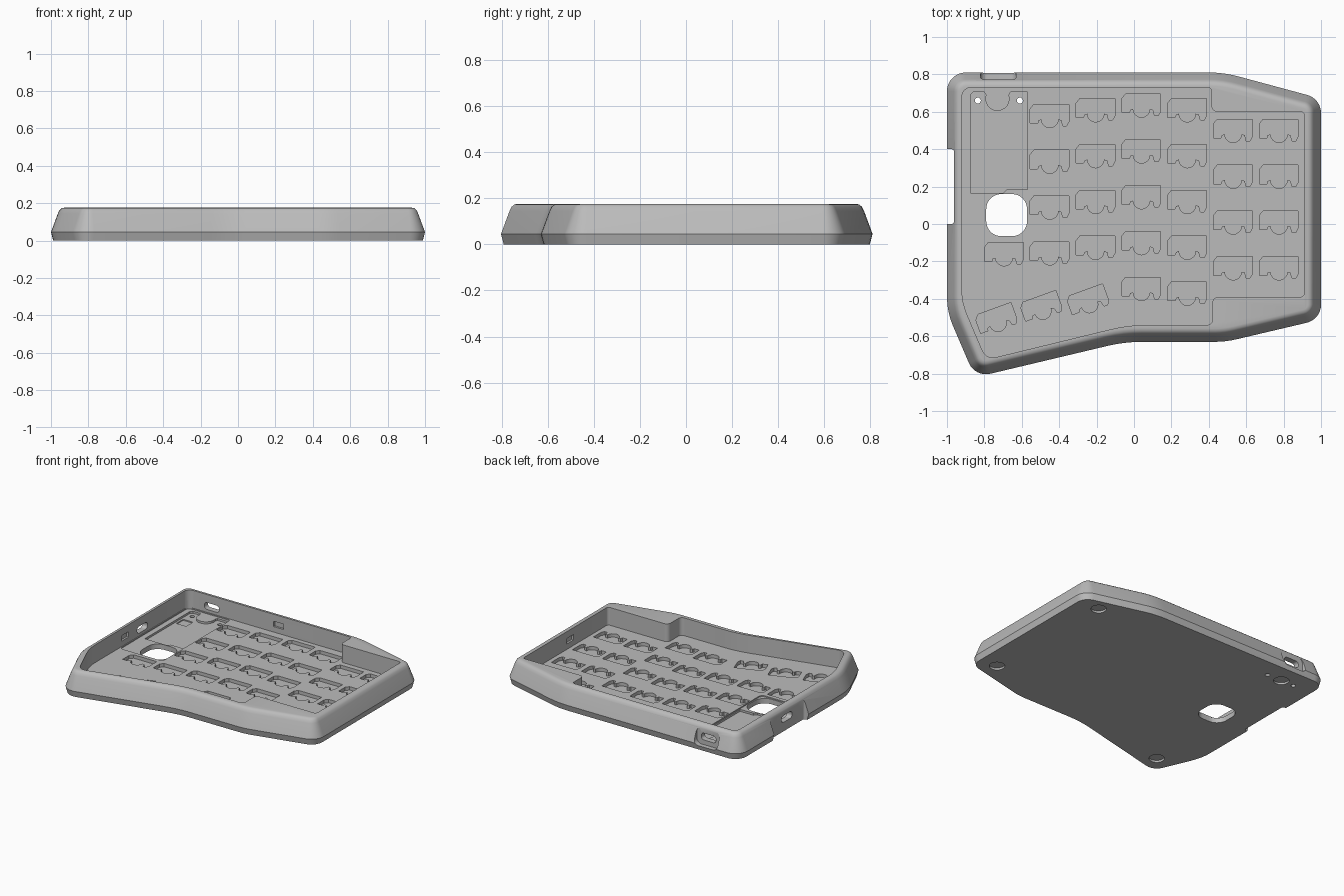
import bpy, bmesh, math
from mathutils import Vector, Matrix

cube = bpy.data.objects.get("Cube")
if cube:
    bpy.data.objects.remove(cube, do_unlink=True)

grey = bpy.data.materials.new("case grey")
grey.use_nodes = True
grey.diffuse_color = (0.5, 0.5, 0.5, 1)
grey.node_tree.nodes["Principled BSDF"].inputs["Base Color"].default_value = (0.5, 0.5, 0.5, 1)


def rounded(corners):
    """Polygon from (x, y, radius) corners, each replaced by an arc."""
    out, n = [], len(corners)
    for i, (x, y, r) in enumerate(corners):
        p = Vector((x, y))
        a = (Vector(corners[i - 1][:2]) - p).normalized()
        b = (Vector(corners[(i + 1) % n][:2]) - p).normalized()
        half = a.angle(b) / 2
        centre = p + (a + b).normalized() * (r / math.sin(half))
        start = p + a * (r / math.tan(half)) - centre
        turn = math.pi - 2 * half
        if a.x * b.y - a.y * b.x > 0:
            turn = -turn
        steps = max(4, int(abs(turn) / 0.16))
        for k in range(steps + 1):
            out.append(centre + Matrix.Rotation(turn * k / steps, 2) @ start)
    return out


def rect(x0, x1, y0, y1, r):
    return rounded([(x0, y0, r), (x1, y0, r), (x1, y1, r), (x0, y1, r)])


def disc(x, y, r, n=32):
    return [Vector((x + r * math.cos(t * math.tau / n), y + r * math.sin(t * math.tau / n)))
            for t in range(n)]


def inset(pts, d):
    """Move a clockwise outline inwards by d."""
    out, n = [], len(pts)
    for i, p in enumerate(pts):
        a = (p - pts[i - 1]).normalized()
        b = (pts[(i + 1) % n] - p).normalized()
        na, nb = Vector((a.y, -a.x)), Vector((b.y, -b.x))
        out.append(p + (na + nb) * (d / (1 + na.dot(nb))))
    return out


def loft(bm, rings):
    loops = [[bm.verts.new(v) for v in ring] for ring in rings]
    n = len(loops[0])
    for lo, hi in zip(loops, loops[1:]):
        for i in range(n):
            bm.faces.new((lo[i], lo[(i + 1) % n], hi[(i + 1) % n], hi[i]))
    bm.faces.new(loops[0])
    bm.faces.new(loops[-1])


def to_object(name, bm):
    bmesh.ops.recalc_face_normals(bm, faces=bm.faces)
    mesh = bpy.data.meshes.new(name)
    bm.to_mesh(mesh)
    bm.free()
    obj = bpy.data.objects.new(name, mesh)
    mesh.materials.append(grey)
    bpy.context.collection.objects.link(obj)
    return obj


def place(p, h, axis):
    return {"x": (h, p.x, p.y), "y": (p.x, h, p.y), "z": (p.x, p.y, h)}[axis]


def cut(name, shapes, lo, hi, axis="z"):
    """Subtract prisms of the given 2D shapes from the case."""
    bm = bmesh.new()
    for pts in shapes:
        loft(bm, [[place(p, h, axis) for p in pts] for h in (lo, hi)])
    cutter = to_object(name, bm)
    cutter.hide_render = True
    mod = case.modifiers.new(name, "BOOLEAN")
    mod.operation = "DIFFERENCE"
    mod.solver = "EXACT"
    mod.object = cutter
    bpy.context.view_layer.objects.active = case
    bpy.ops.object.modifier_apply(modifier=mod.name)
    bpy.data.objects.remove(cutter, do_unlink=True)


# Outer body with sloping sides and a rounded rim
outline = rounded([(-1, .81, .1), (.48, .81, .6), (1, .67, .1), (1, -.51, .1),
                   (.49, -.63, .5), (-.05, -.63, .8), (-.85, -.82, .1), (-1, -.47, .4)])
profile = [(0, .012), (.045, 0), (.145, .037), (.163, .046), (.173, .058), (.176, .072)]
bm = bmesh.new()
loft(bm, [[(p.x, p.y, z) for p in inset(outline, d)] for z, d in profile])
case = to_object("keyboard_case", bm)

# Main cavity
FLOOR = .045
cavity = rounded([(-.92, .73, .05), (.415, .73, .02), (.415, .6, .03), (.91, .6, .02),
                  (.91, -.39, .02), (.42, -.39, .03), (.42, -.54, .03), (-.03, -.54, .8),
                  (-.79, -.725, .06), (-.92, -.42, .35)])
cut("cavity", [cavity], FLOOR, .3)

# Key socket pockets: a block with three lobes along its lower edge
lobe = [Vector((.045 * math.cos(a), -.08 + .045 * math.sin(a)))
        for a in [-math.pi * k / 8 for k in range(9)]]
socket = [Vector(p) for p in [(-.105, -.1), (-.105, -.025), (-.085, 0), (.103, 0), (.103, -.09),
                              (.09, -.115), (.07, -.115), (.062, -.085)]]
socket += lobe + [Vector(p) for p in [(-.06, -.085), (-.065, -.1)]]


def pocket(x, y, angle=0):
    turn = Matrix.Rotation(angle, 2)
    return [turn @ p + Vector((x, y)) for p in socket]


PITCH = .245
columns = [(-.45, .64, 4), (-.205, .67, 4), (.04, .695, 5), (.285, .67, 5),
           (.53, .56, 4), (.775, .56, 4)]
pockets = [pocket(x, top - PITCH * row) for x, top, rows in columns for row in range(rows)]
pockets.append(pocket(-.695, -.1))
for x, y in [(-.265, -.355), (-.515, -.39), (-.755, -.455)]:
    pockets.append(pocket(x, y, math.radians(20)))
cut("key_pockets", pockets, .02, .1)

# Controller bay, with a boss kept around the rear foot
cut("controller_bay", [rect(-.915, -.565, -.07, .725, .03)], .037, .1)
boss = [Vector((-.73 + .065 * math.cos(a), .67 + .065 * math.sin(a)))
        for a in [math.pi * (-1.1 + 1.2 * k / 12) for k in range(13)]]
board = [Vector(p) for p in [(-.875, .165), (-.875, .69), (-.86, .705), (-.8, .705)]]
board += boss + [Vector(p) for p in [(-.66, .705), (-.57, .705), (-.57, .185), (-.68, .185),
                                     (-.7, .165)]]
cut("controller_pocket", [board], .022, .1)
cut("button_pocket", [rect(-.86, -.78, .51, .59, .005)], .014, .1)

# Openings through the floor, and foot recesses underneath
cut("floor_holes", [rect(-.79, -.572, -.065, .16, .08),
                    disc(-.835, .66, .016, 16), disc(-.61, .66, .016, 16)], -.1, .1)
feet = [(-.73, .66), (.82, .61), (.85, -.41), (-.76, -.67)]
cut("foot_recesses", [disc(x, y, .052) for x, y in feet], -.1, .015)

# Back connector: scooped recess and slot
cut("back_recess", [rect(-.82, -.63, .032, .15, .035)], .772, 1, "y")
cut("back_slot", [rect(-.785, -.665, .066, .116, .022)], .7, 1, "y")

# Side connector: shallow notch and slot
cut("side_notch", [rect(-1.2, -.962, 0, .4, .015)], -.1, .3)
cut("side_slot", [rect(.14, .26, .066, .116, .022)], -1.2, -.9, "x")

# Clip recesses in the inner walls
cut("back_clip", [rect(-.22, -.14, .085, .125, .004)], .7, .745, "y")
cut("right_clip", [rect(-.04, .04, .085, .125, .004)], -.935, -.9, "x")
cut("left_clip", [rect(.01, .09, .085, .125, .004)], .88, .925, "x")

# Smooth shading with sharp edges kept
bpy.ops.object.select_all(action="DESELECT")
case.select_set(True)
bpy.context.view_layer.objects.active = case
bpy.ops.object.shade_smooth_by_angle(angle=math.radians(30))
